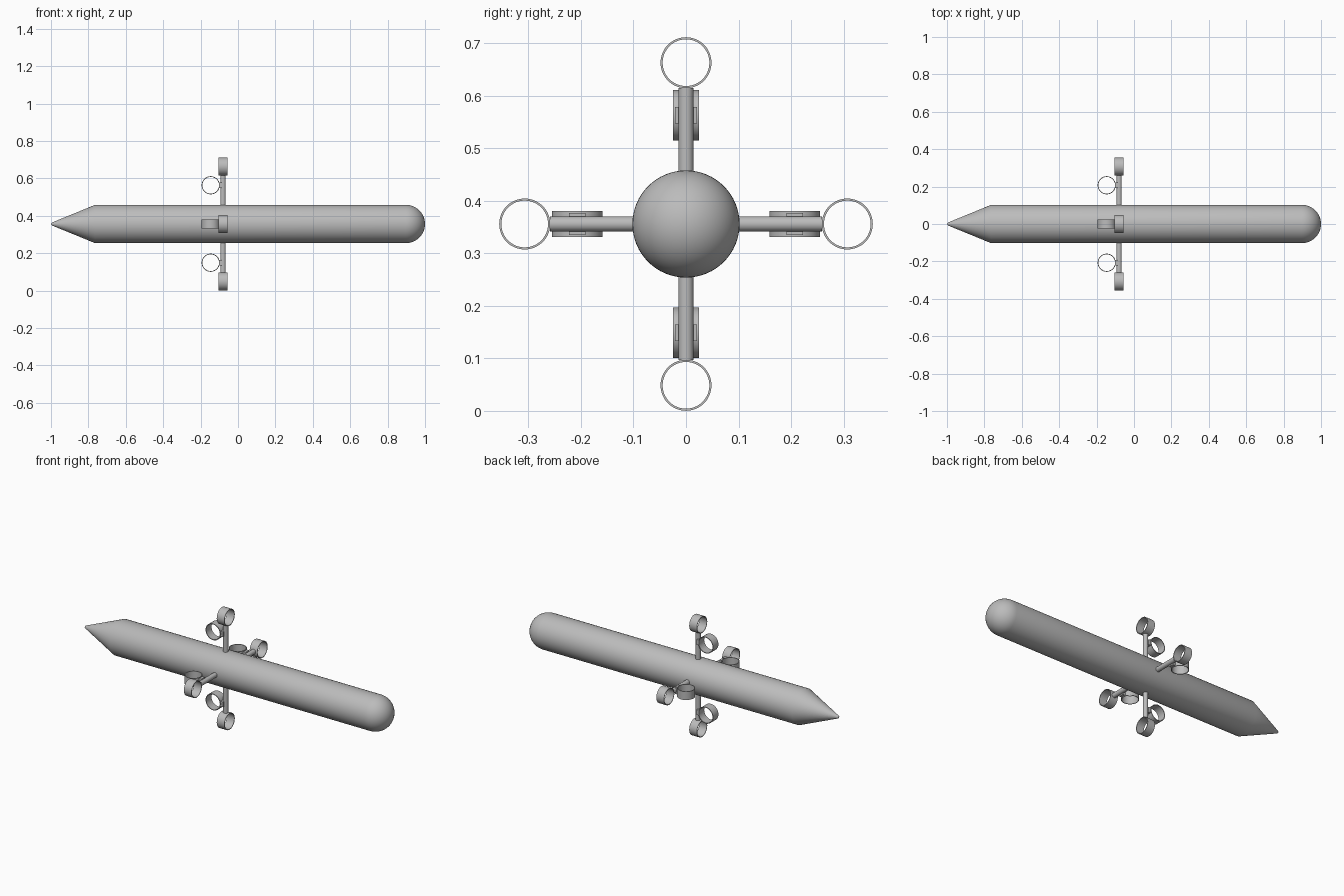
import bpy, bmesh, math
from mathutils import Matrix, Vector

cube = bpy.data.objects.get("Cube")
if cube:
    bpy.data.objects.remove(cube, do_unlink=True)

grey = bpy.data.materials.new("hull grey")
grey.use_nodes = True
COLOUR = (0.5, 0.5, 0.5, 1)
grey.diffuse_color = COLOUR
grey.node_tree.nodes["Principled BSDF"].inputs["Base Color"].default_value = COLOUR

AXIS_Z = 0.356      # height of the hull centre line
HULL_R = 0.102
RING_R = 0.0485
ARM_X = -0.08
ARM_R = 0.0145
HUB = Matrix.Translation((0, 0, AXIS_Z))


def finish(bm, name, matrix):
    bmesh.ops.remove_doubles(bm, verts=bm.verts, dist=1e-5)
    bmesh.ops.recalc_face_normals(bm, faces=bm.faces)
    bm.transform(matrix)
    mesh = bpy.data.meshes.new(name)
    bm.to_mesh(mesh)
    bm.free()
    mesh.materials.append(grey)
    obj = bpy.data.objects.new(name, mesh)
    bpy.context.collection.objects.link(obj)
    bpy.ops.object.select_all(action='DESELECT')
    obj.select_set(True)
    bpy.context.view_layer.objects.active = obj
    bpy.ops.object.shade_smooth_by_angle(angle=math.radians(35))


def lathe(name, profile, matrix, closed=False, steps=48):
    """Turn (x, radius) points around the x axis."""
    bm = bmesh.new()
    verts = [bm.verts.new((x, 0, r)) for x, r in profile]
    edges = [bm.edges.new(pair) for pair in zip(verts, verts[1:])]
    if closed:
        edges.append(bm.edges.new((verts[-1], verts[0])))
    bmesh.ops.spin(bm, geom=verts + edges, cent=(0, 0, 0), axis=(1, 0, 0),
                   angle=math.tau, steps=steps)
    finish(bm, name, matrix)


def ring(name, matrix):
    outer, inner, half = RING_R, RING_R - 0.004, 0.025
    lathe(name, [(-half, outer), (half, outer), (half, inner), (-half, inner)],
          matrix, closed=True)


# Hull: blunt pointed tail, straight tube, domed nose
tail = [(-1, 0), (-0.998, 0.005), (-0.992, 0.009), (-0.765, HULL_R)]
dome = [(1 - HULL_R + HULL_R * math.sin(a), HULL_R * math.cos(a))
        for a in (math.pi / 2 * i / 14 for i in range(14))]
lathe("hull", tail + dome + [(1, 0)], HUB, steps=64)

# Four thruster arms around the hull
for i, side in enumerate(("top", "right", "bottom", "left")):
    turn = HUB @ Matrix.Rotation(math.pi / 2 * i, 4, 'X')

    # Round arm reaching out from the hull
    bm = bmesh.new()
    inner, outer = HULL_R - 0.01, 0.259
    bmesh.ops.create_cone(bm, cap_ends=True, segments=24, radius1=ARM_R,
                          radius2=ARM_R, depth=outer - inner)
    finish(bm, side + "_arm",
           turn @ Matrix.Translation((ARM_X, 0, (inner + outer) / 2)))

    # End ring, open along the hull
    ring(side + "_end_ring", turn @ Matrix.Translation((ARM_X, 0, 0.307)))

    # Side ring, open across the hull
    ring(side + "_side_ring", turn @ Matrix.Translation((-0.146, 0, 0.207))
         @ Matrix.Rotation(math.pi / 2, 4, 'Z'))

    # Block joining the side ring to the arm
    bm = bmesh.new()
    bmesh.ops.create_cube(bm, size=1)
    bmesh.ops.scale(bm, verts=bm.verts, vec=Vector((0.018, 0.042, 0.031)))
    finish(bm, side + "_ring_mount",
           turn @ Matrix.Translation((-0.092, 0, 0.207)))
